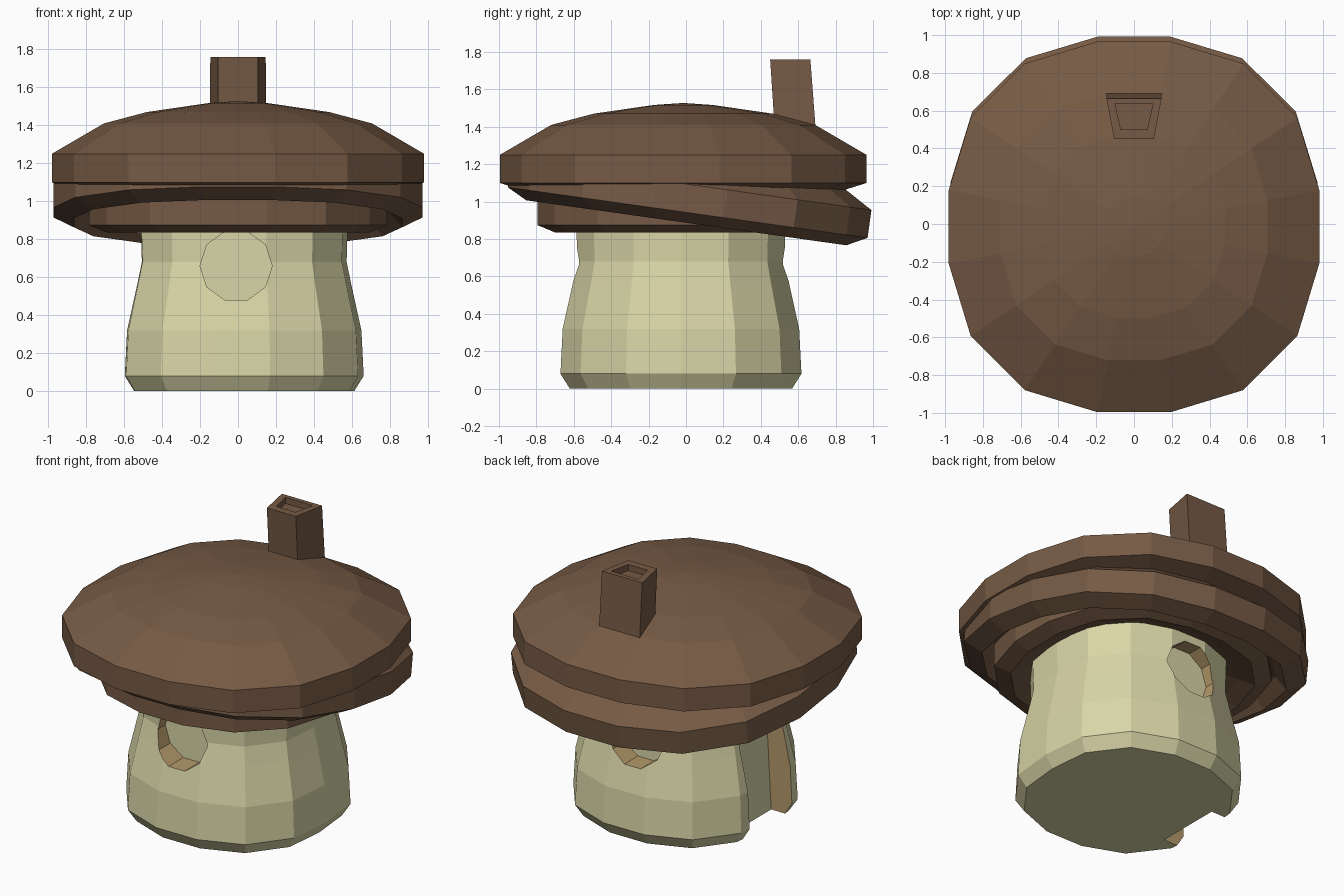
import bpy, bmesh, math
from mathutils import Vector

if "Cube" in bpy.data.objects:
    bpy.data.objects.remove(bpy.data.objects["Cube"])

def material(name, rgb):
    m = bpy.data.materials.new(name)
    m.diffuse_color = (*rgb, 1)
    m.use_nodes = True
    m.node_tree.nodes["Principled BSDF"].inputs["Base Color"].default_value = m.diffuse_color
    return m

BROWN = material("roof brown", (0.18, 0.102, 0.059))
CREAM = material("wall cream", (0.69, 0.67, 0.385))
TAN = material("wood tan", (0.46, 0.32, 0.145))

def make(name, bm, mats):
    bmesh.ops.recalc_face_normals(bm, faces=bm.faces)
    me = bpy.data.meshes.new(name)
    bm.to_mesh(me)
    bm.free()
    for m in mats:
        me.materials.append(m)
    ob = bpy.data.objects.new(name, me)
    bpy.context.collection.objects.link(ob)
    return ob

def lathe(bm, profile, n, start, bulge):
    """Rings of (radius, z), closed at both ends; bulge varies the radius."""
    rings = []
    for r, z in profile:
        ring = []
        for i in range(n):
            a = start + 2 * math.pi * i / n
            k = r * bulge(a)
            ring.append(bm.verts.new((k * math.cos(a), k * math.sin(a), z)))
        rings.append(ring)
    for a, b in zip(rings, rings[1:]):
        for i in range(n):
            j = (i + 1) % n
            bm.faces.new((a[i], a[j], b[j], b[i]))
    bm.faces.new(rings[0])
    bm.faces.new(rings[-1])

# Roof caps: three hollow domes, the middle one tilted
DOME = [(0.01, 0.277), (0.16, 0.267), (0.49, 0.22), (0.72, 0.16),
        (1.0, 0), (1.0, -0.15)]

def cap_bulge(a):
    return 1.04 if abs(math.sin(2 * a)) > 0.6 else 1.0

def cap(name, loc, scale, underside, tilt=0):
    bm = bmesh.new()
    lathe(bm, DOME + underside, 16, math.pi / 16, cap_bulge)
    ob = make(name, bm, [BROWN])
    ob.location = loc
    ob.scale = scale
    ob.rotation_euler = (math.radians(tilt), 0, 0)

cap("roof_top", (0, -0.015, 1.25), (1, 1, 1),
    [(0.87, -0.19), (0.82, -0.1), (0.5, 0.05)])
cap("roof_middle", (0, 0.03, 1.09), (0.99, 0.99, 1),
    [(0.89, -0.205), (0.82, -0.13), (0.5, 0.0)], -8)
cap("roof_bottom", (0, -0.01, 1.02), (0.8, 0.8, 0.97),
    [(0.88, -0.19), (0.76, -0.15), (0.5, -0.08)])

# Wall: 14-sided stem, slightly squarish
bm = bmesh.new()
lathe(bm, [(0.59, 0), (0.64, 0.08), (0.628, 0.32), (0.575, 0.56),
           (0.55, 0.68), (0.555, 0.85), (0.56, 1.0)], 14, 0,
      lambda a: 1 + 0.075 * abs(math.sin(2 * a)))
bmesh.ops.translate(bm, verts=bm.verts, vec=(0.022, -0.027, 0))
wall = make("wall", bm, [CREAM, TAN])

def prism_cutter(name, points, offset):
    """Extruded outline; sides are wood, end faces are wall colour."""
    bm = bmesh.new()
    face = bm.faces.new([bm.verts.new(p) for p in points])
    ext = bmesh.ops.extrude_face_region(bm, geom=[face], use_keep_orig=True)
    moved = [v for v in ext["geom"] if isinstance(v, bmesh.types.BMVert)]
    bmesh.ops.translate(bm, verts=moved, vec=offset)
    bm.normal_update()
    d = Vector(offset).normalized()
    for f in bm.faces:
        f.material_index = 0 if abs(f.normal.dot(d)) > 0.7 else 1
    return make(name, bm, [CREAM, TAN])

def window(name, y, side):
    pts = [(-0.01 + 0.19 * math.cos(math.pi * i / 5), y,
            0.66 + 0.19 * math.sin(math.pi * i / 5)) for i in range(10)]
    return prism_cutter(name, pts, (0, 0.5 * side, 0))

# Recessed round windows front and back, doorway on the left
cutters = [window("front_window_cutter", -0.47, -1),
           window("back_window_cutter", 0.43, 1),
           prism_cutter("door_cutter",
                        [(-0.45, -0.25, -0.1), (-0.45, 0.19, -0.1),
                         (-0.40, 0.19, 0.83), (-0.40, -0.25, 0.83)], (-0.5, 0, 0))]
bpy.context.view_layer.objects.active = wall
for c in cutters:
    mod = wall.modifiers.new("cut", 'BOOLEAN')
    mod.operation = 'DIFFERENCE'
    mod.solver = 'EXACT'
    mod.object = c
    bpy.ops.object.modifier_apply(modifier=mod.name)
for c in cutters:
    bpy.data.objects.remove(c)

# Chimney: leaning trapezoid tube with a sunken top
bm = bmesh.new()

def loop(back, front, y0, y1, z):
    return [bm.verts.new(p) for p in ((-front, y0, z), (front, y0, z),
                                      (back, y1, z), (-back, y1, z))]

loops = [loop(0.148, 0.105, 0.48, 0.70, 1.3),
         loop(0.146, 0.105, 0.45, 0.665, 1.76),
         loop(0.10, 0.07, 0.50, 0.635, 1.76),
         loop(0.10, 0.07, 0.50, 0.635, 1.72)]
for a, b in zip(loops, loops[1:]):
    for i in range(4):
        j = (i + 1) % 4
        bm.faces.new((a[i], a[j], b[j], b[i]))
bm.faces.new(loops[0])
bm.faces.new(loops[-1])
make("chimney", bm, [BROWN])
